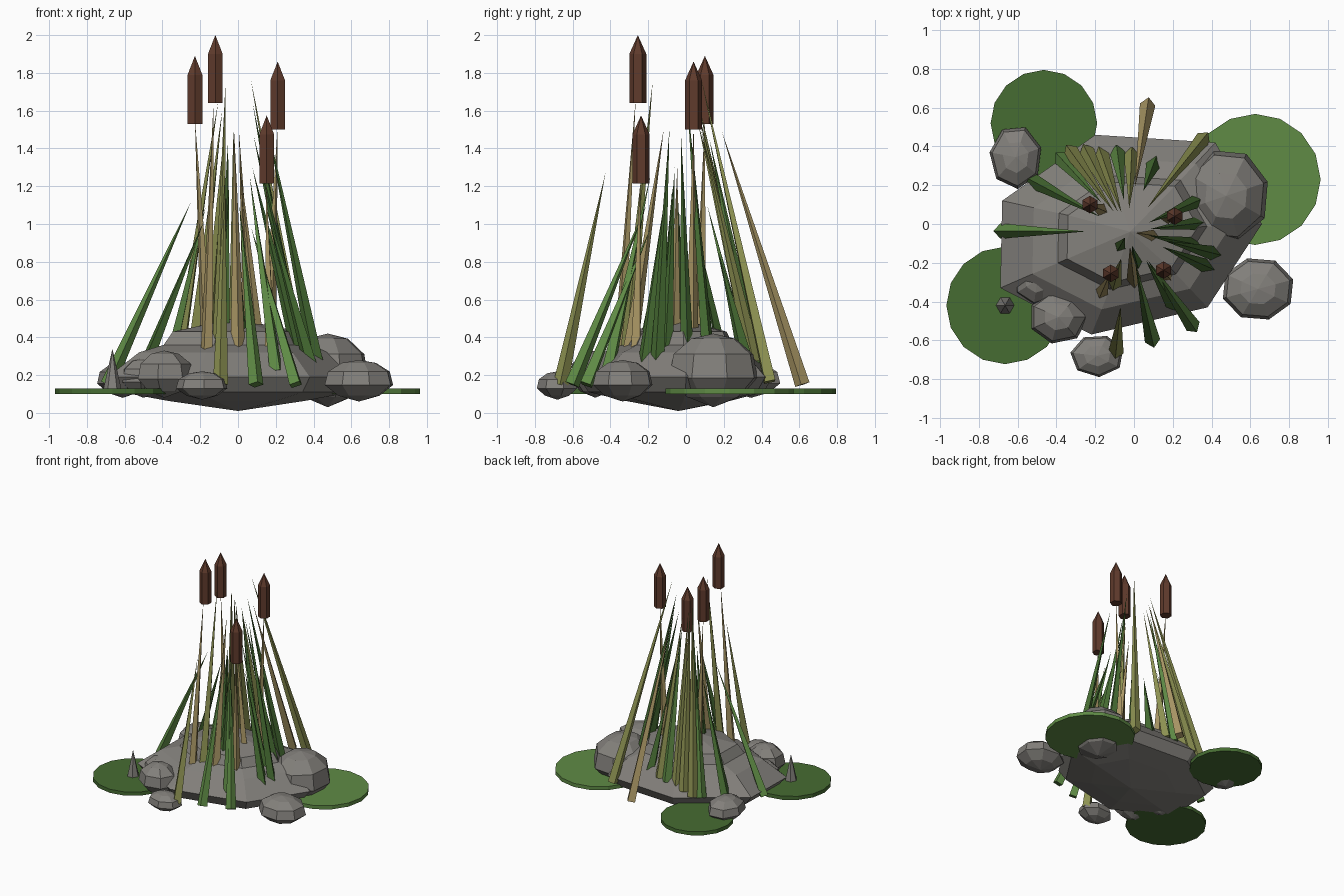
import bpy, bmesh, math
from mathutils import Vector

if "Cube" in bpy.data.objects:
    bpy.data.objects.remove(bpy.data.objects["Cube"])


def colour(name, rgb):
    m = bpy.data.materials.new(name)
    m.diffuse_color = (*rgb, 1)
    m.use_nodes = True
    m.node_tree.nodes["Principled BSDF"].inputs["Base Color"].default_value = m.diffuse_color
    return m


STONE = colour("stone grey", (0.225, 0.215, 0.198))
DARK = colour("dark green", (0.061, 0.15, 0.032))
GREEN = colour("leaf green", (0.115, 0.26, 0.06))
OLIVE = colour("olive", (0.27, 0.29, 0.085))
TAN = colour("straw tan", (0.40, 0.31, 0.13))
BROWN = colour("cattail brown", (0.115, 0.043, 0.025))


def loft(name, rings, mat):
    """Skin a list of rings; a ring with one point is a pole."""
    bm = bmesh.new()
    rows = [[bm.verts.new(p) for p in r] for r in rings]
    for a, b in zip(rows, rows[1:]):
        n = max(len(a), len(b))
        for i in range(n):
            j = (i + 1) % n
            if len(a) == 1:
                bm.faces.new((a[0], b[j], b[i]))
            elif len(b) == 1:
                bm.faces.new((a[i], a[j], b[0]))
            else:
                bm.faces.new((a[i], a[j], b[j], b[i]))
    for r in (rows[0], rows[-1]):
        if len(r) > 2:
            bm.faces.new(r)
    bmesh.ops.recalc_face_normals(bm, faces=bm.faces)
    me = bpy.data.meshes.new(name)
    bm.to_mesh(me)
    bm.free()
    me.materials.append(mat)
    ob = bpy.data.objects.new(name, me)
    bpy.context.collection.objects.link(ob)
    return ob


def ring(x, y, z, rx, ry, n, turn=0.0):
    return [(x + rx * math.cos(turn + math.tau * i / n),
             y + ry * math.sin(turn + math.tau * i / n), z) for i in range(n)]


# Main rock: one outline scaled through a stepped mound profile
outline = [(-0.2, 0.46), (-0.68, 0.12), (-0.69, -0.33), (-0.22, -0.57),
           (0.38, -0.43), (0.66, 0.0), (0.42, 0.42)]
mound = [[(0, -0.04, 0.01)]]
for s, z in [(0.55, 0.065), (0.9, 0.11), (1, 0.19), (0.76, 0.32), (0.57, 0.36), (0.5, 0.43)]:
    mound.append([(x * s, y * s - 0.03 * (1 - s), z) for x, y in outline])
loft("main_rock", mound + [[(-0.02, -0.04, 0.5)]], STONE)


# Loose rocks: faceted, flattened boulders
def boulder(name, x, y, rx, ry, z0, z1, n=7, turn=0.3):
    rings = [ring(x, y, z0 + t * (z1 - z0), rx * s, ry * s, n, turn)
             for t, s in [(0.14, 0.6), (0.4, 1), (0.72, 0.9), (0.93, 0.5)]]
    loft(name, [[(x, y, z0)]] + rings + [[(x, y, z1)]], STONE)


boulder("large_boulder", 0.475, 0.145, 0.225, 0.245, 0.03, 0.42, 8)
boulder("right_boulder", 0.64, -0.335, 0.19, 0.165, 0.06, 0.28, 8)
boulder("front_boulder", -0.19, -0.68, 0.14, 0.11, 0.07, 0.22)
boulder("front_left_boulder", -0.39, -0.48, 0.155, 0.14, 0.08, 0.33, 7, 0.0)
boulder("left_shelf_rock", -0.5, -0.29, 0.13, 0.13, 0.08, 0.29, 7, 0.1)
boulder("back_left_boulder", -0.61, 0.345, 0.137, 0.165, 0.08, 0.27)
loft("stone_spike", [ring(-0.665, -0.42, 0.13, 0.047, 0.047, 6),
                     [(-0.665, -0.42, 0.34)]], STONE)


# Lily pads
def lily_pad(name, x, y, r, mat):
    loft(name, [ring(x, y, z, r, r, 16) for z in (0.1, 0.13)], mat)


lily_pad("back_lily_pad", -0.465, 0.52, 0.275, DARK)
lily_pad("right_lily_pad", 0.625, 0.23, 0.338, GREEN)
lily_pad("left_lily_pad", -0.665, -0.42, 0.303, DARK)


# Reed blades: four-sided spikes rooted on the mound, leaning in to the centre
def blade(name, x, y, top, pull, r, mat):
    base = Vector((x, y, max(0.15, 0.45 - 0.5 * math.hypot(x, y))))
    drift = max(0, 1 - pull)
    tip = Vector((x * pull - 0.03 * drift, y * pull - 0.04 * drift, top))
    d = (tip - base).normalized()
    side = d.cross(Vector((0, 0, 1))).normalized()
    up = side.cross(d)
    loft(name, [[base + side * r, base + up * r, base - side * r, base - up * r],
                [tip]], mat)


# Cattails: hexagonal pointed heads, each with a stem below
def cattail(i, x, y, top, lean):
    rings = [ring(x, y, top - drop, 0.045, 0.045, 6, math.pi / 6) for drop in (0.36, 0.1)]
    loft(f"cattail_head_{i}", rings + [[(x, y, top)]], BROWN)
    blade(f"cattail_stem_{i}", x * lean, y * lean, top - 0.34, 1 / lean, 0.036, TAN)


cattail(1, -0.12, -0.255, 2.0, 1.4)
cattail(2, -0.228, 0.1, 1.89, 0.72)
cattail(3, 0.21, 0.04, 1.86, 0.8)
cattail(4, 0.152, -0.238, 1.575, 1.12)


# Clumps: evenly spread fans of blades between two compass angles (degrees)
def fan(name, mat, count, start, end, reach, tops, pull=0.3, r=0.04):
    for i in range(count):
        t = i / max(1, count - 1)
        a = math.radians(start + (end - start) * t)
        d = reach[0] + (reach[1] - reach[0]) * t
        top = tops[0] + (tops[1] - tops[0]) * t
        blade(f"{name}_{i}", d * math.cos(a), d * math.sin(a), top, pull, r, mat)


fan("back_tan_reed", TAN, 1, 83.5, 0, (0.62, 0), (1.49, 0), 0.35)
fan("front_tan_reed", TAN, 1, 270, 0, (0.3, 0), (1.5, 0))
fan("inner_tan_reed", TAN, 1, 330, 0, (0.12, 0), (1.3, 0), 0.3, 0.032)
fan("back_right_olive_reed", OLIVE, 1, 51, 0, (0.57, 0), (1.77, 0), 0.25)
fan("back_olive_reed", OLIVE, 3, 131, 115, (0.5, 0.4), (1.65, 1.55), 0.25)
fan("back_middle_olive_reed", OLIVE, 1, 92, 0, (0.36, 0), (1.5, 0), 0.3)
fan("front_olive_reed", OLIVE, 1, 262, 0, (0.67, 0), (1.27, 0), 0.62)
fan("inner_olive_reed", OLIVE, 1, 252, 0, (0.33, 0), (1.75, 0), 0.5)
fan("left_green_reed", GREEN, 1, 183, 0, (0.69, 0), (1.12, 0), 0.33)
fan("back_green_reed", GREEN, 2, 138, 103, (0.51, 0.38), (1.1, 1.45), 0.4)
fan("front_green_reed", GREEN, 2, 279, 300, (0.61, 0.61), (1.1, 0.98), 0.3)
fan("inner_green_reed", GREEN, 1, 296, 0, (0.46, 0), (1.25, 0), 0.4)
fan("left_dark_reed", DARK, 1, 157, 0, (0.57, 0), (1.02, 0))
fan("back_dark_reed", DARK, 1, 72, 0, (0.33, 0), (0.85, 0), 0.6)
fan("right_dark_reed", DARK, 3, 20, -18, (0.35, 0.34), (1.64, 1.3), 0.3, 0.037)
fan("front_right_dark_reed", DARK, 2, -20, -30, (0.45, 0.45), (1.5, 1.1), 0.42)
fan("inner_dark_reed", DARK, 2, 238, 275, (0.14, 0.22), (1.2, 1.0), 0.4, 0.034)
